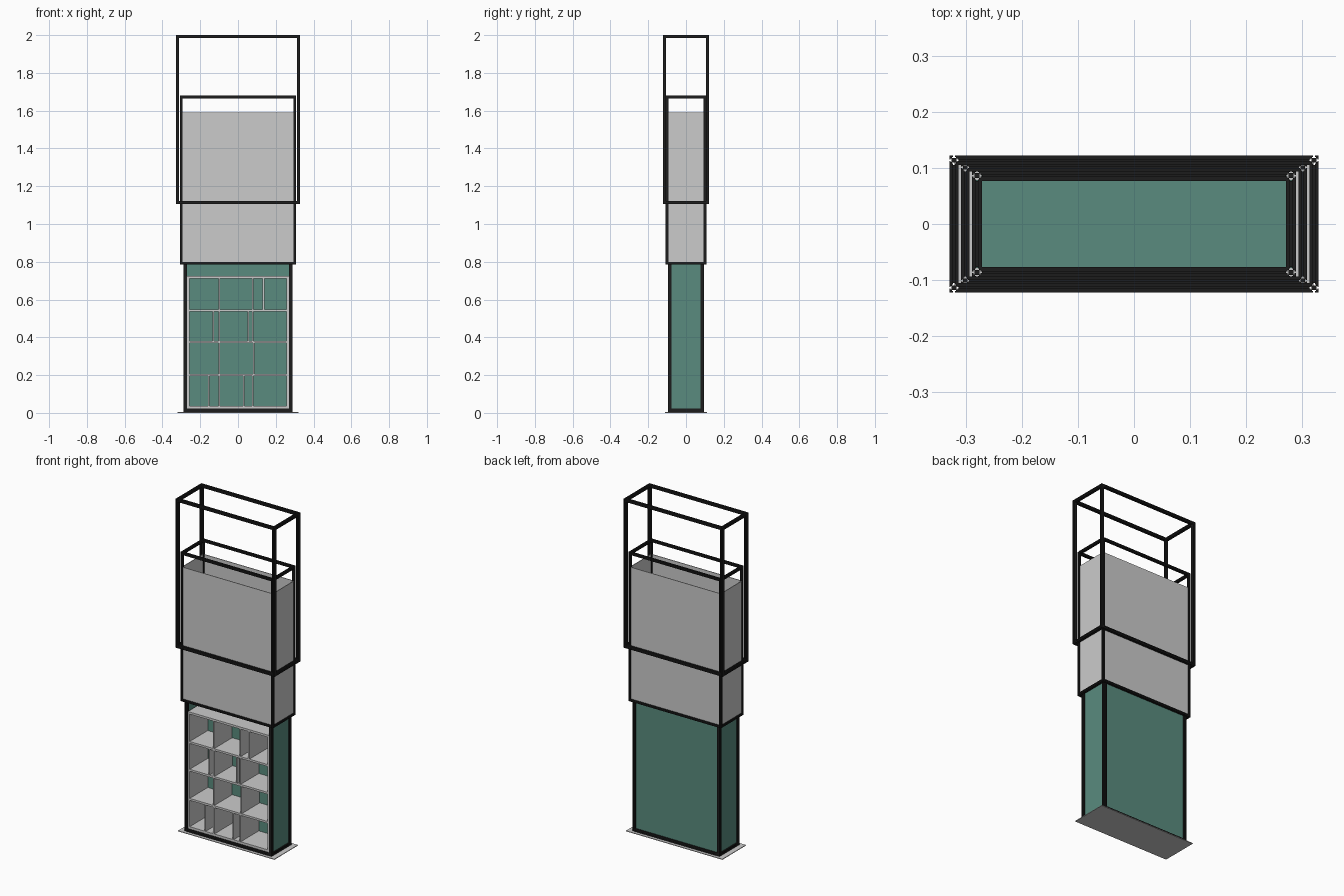
import bpy, bmesh

if "Cube" in bpy.data.objects:
    bpy.data.objects.remove(bpy.data.objects["Cube"])


def material(name, rgb):
    m = bpy.data.materials.new(name)
    m.diffuse_color = (*rgb, 1)
    m.use_nodes = True
    m.node_tree.nodes["Principled BSDF"].inputs["Base Color"].default_value = m.diffuse_color
    return m


BLACK = material("black_metal", (0.012, 0.012, 0.012))
GREEN = material("green_panel", (0.10, 0.26, 0.21))


def finish(name, bm, mat=None):
    bmesh.ops.recalc_face_normals(bm, faces=bm.faces)
    me = bpy.data.meshes.new(name)
    bm.to_mesh(me)
    bm.free()
    ob = bpy.data.objects.new(name, me)
    bpy.context.collection.objects.link(ob)
    if mat:
        me.materials.append(mat)
    return ob


def add_box(bm, x0, x1, y0, y1, z0, z1):
    r = bmesh.ops.create_cube(bm, size=1)
    for v in r["verts"]:
        v.co = ((x0 + x1) / 2 + v.co.x * (x1 - x0),
                (y0 + y1) / 2 + v.co.y * (y1 - y0),
                (z0 + z1) / 2 + v.co.z * (z1 - z0))


def box(name, dims, mat=None):
    bm = bmesh.new()
    add_box(bm, *dims)
    return finish(name, bm, mat)


def slot_profile(s):
    # square section with one T-slot groove per side
    h, g, d, w = s / 2, s * 0.09, s * 0.14, s * 0.2
    side = [(h, -h), (h, -g), (h - d, -g), (h - d, -w), (h - 1.8 * d, -w),
            (h - 1.8 * d, w), (h - d, w), (h - d, g), (h, g)]
    pts = []
    for _ in range(4):
        pts += side
        side = [(-y, x) for x, y in side]
    return pts


def add_rail(bm, axis, a, b, c1, c2, s):
    # extruded rail along an axis from a to b, centred on (c1, c2)
    place = {"x": lambda u, v, w: (w, u, v),
             "y": lambda u, v, w: (u, w, v),
             "z": lambda u, v, w: (u, v, w)}[axis]
    prof = [(c1 + u, c2 + v) for u, v in slot_profile(s)]
    lo = [bm.verts.new(place(u, v, a)) for u, v in prof]
    hi = [bm.verts.new(place(u, v, b)) for u, v in prof]
    n = len(prof)
    for i in range(n):
        j = (i + 1) % n
        bm.faces.new((lo[i], lo[j], hi[j], hi[i]))
    bm.faces.new(lo[::-1])
    bm.faces.new(hi)


def frame(name, hx, hy, z0, z1, s):
    cx, cy = hx - s / 2, hy - s / 2
    posts, bars = bmesh.new(), bmesh.new()
    for i in (-1, 1):
        for j in (-1, 1):
            add_rail(posts, "z", z0, z1, i * cx, j * cy, s)
        for z in (z0 + s / 2, z1 - s / 2):
            add_rail(bars, "x", -hx + s, hx - s, i * cy, z, s)
            add_rail(bars, "y", -hy + s, hy - s, i * cx, z, s)
    finish(name + "_posts", posts, BLACK)
    finish(name + "_bars", bars, BLACK)


# three telescoping frames
frame("lower_frame", 0.289, 0.095, 0.004, 0.89, 0.018)
frame("middle_frame", 0.308, 0.108, 0.785, 1.68, 0.0145)
frame("upper_frame", 0.329, 0.122, 1.105, 2.0, 0.0165)

# ground plate
box("base_plate", (-0.32, 0.32, -0.112, 0.112, 0, 0.004))

# middle sleeve panels, open at top and bottom
for i, side in ((-1, "left"), (1, "right")):
    box(f"sleeve_{side}_panel",
        (i * 0.301 - 0.002, i * 0.301 + 0.002, -0.094, 0.094, 0.795, 1.59))
for j, side in ((-1, "front"), (1, "back")):
    box(f"sleeve_{side}_panel",
        (-0.294, 0.294, j * 0.101 - 0.002, j * 0.101 + 0.002, 0.795, 1.59))

# lower cabinet panels
for i, side in ((-1, "left"), (1, "right")):
    box(f"cabinet_{side}_panel",
        (i * 0.28 - 0.002, i * 0.28 + 0.002, -0.078, 0.078, 0.02, 0.875), GREEN)
box("cabinet_back_panel", (-0.272, 0.272, 0.084, 0.088, 0.02, 0.875), GREEN)
box("cabinet_lid", (-0.272, 0.272, -0.078, 0.078, 0.878, 0.882), GREEN)

# shelf carcass
F, B, T = -0.09, 0.082, 0.006
bm = bmesh.new()
for i in (-1, 1):
    add_box(bm, i * 0.264 - T, i * 0.264 + T, F, B, 0.022, 0.725)
for z0, z1 in ((0.022, 0.036), (0.194, 0.206), (0.369, 0.381),
               (0.536, 0.548), (0.712, 0.725)):
    add_box(bm, -0.258, 0.258, F, B, z0, z1)
finish("shelf_carcass", bm)

# upright dividers per row
rows = [(0.036, 0.194, (-0.156, -0.098, 0.03, 0.077)),
        (0.206, 0.369, (-0.10, 0.083)),
        (0.381, 0.536, (-0.13, -0.098, 0.053, 0.077)),
        (0.548, 0.712, (-0.10, 0.077, 0.135))]
for n, (z0, z1, xs) in enumerate(rows, 1):
    bm = bmesh.new()
    for x in xs:
        add_box(bm, x - 0.004, x + 0.004, F, B, z0, z1)
    finish(f"shelf_dividers_row_{n}", bm)
